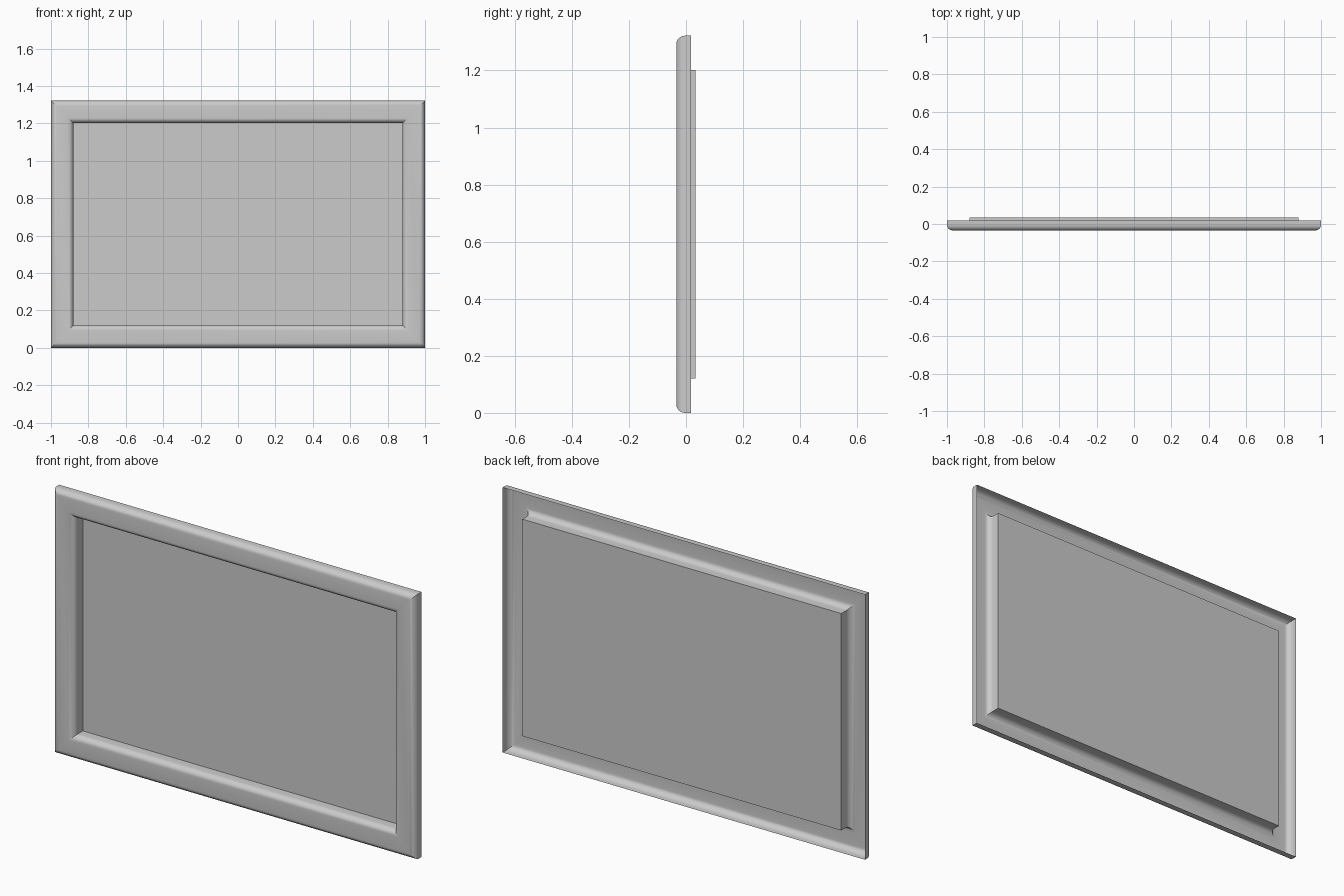
import bpy, bmesh
from math import sin, cos, pi, radians

WIDTH, HEIGHT = 2.0, 1.322
BORDER, RADIUS = 0.12, 0.03
FRONT, RIM, BACK = -0.034, 0.018, 0.034
STEPS = 6

cube = bpy.data.objects.get("Cube")
if cube:
    bpy.data.objects.remove(cube)

grey = bpy.data.materials.new("light_grey")
grey.use_nodes = True
colour = (0.6, 0.6, 0.6, 1)
grey.diffuse_color = colour
grey.node_tree.nodes["Principled BSDF"].inputs["Base Color"].default_value = colour


def ring(bm, inset, y):
    """Rectangle of vertices set in from the outer edge."""
    x, low, high = WIDTH / 2 - inset, inset, HEIGHT - inset
    return [bm.verts.new((px, y, pz))
            for px, pz in ((-x, low), (x, low), (x, high), (-x, high))]


def add_object(name, bm):
    mesh = bpy.data.meshes.new(name)
    bm.to_mesh(mesh)
    bm.free()
    mesh.materials.append(grey)
    obj = bpy.data.objects.new(name, mesh)
    bpy.context.collection.objects.link(obj)
    return obj


# Moulding section: outer wall, rounded shoulders, inner lip; open at the back
arc = [i * pi / 2 / STEPS for i in range(STEPS + 1)]
shoulder = [(RADIUS * (1 - cos(a)), FRONT + RADIUS * (1 - sin(a))) for a in arc]
profile = [(0, RIM)] + shoulder
profile += [(BORDER - inset, y) for inset, y in reversed(shoulder)]
profile.append((BORDER, BACK))

# Mitred hollow frame
bm = bmesh.new()
rings = [ring(bm, inset, y) for inset, y in profile]
for a, b in zip(rings, rings[1:]):
    for i in range(4):
        j = (i + 1) % 4
        bm.faces.new((a[i], a[j], b[j], b[i]))
frame = add_object("frame", bm)
bpy.ops.object.select_all(action="DESELECT")
frame.select_set(True)
bpy.context.view_layer.objects.active = frame
bpy.ops.object.shade_smooth_by_angle(angle=radians(30))

# Flat panel closing the back of the inner lip
bm = bmesh.new()
bm.faces.new(ring(bm, BORDER, BACK))
add_object("panel", bm)
